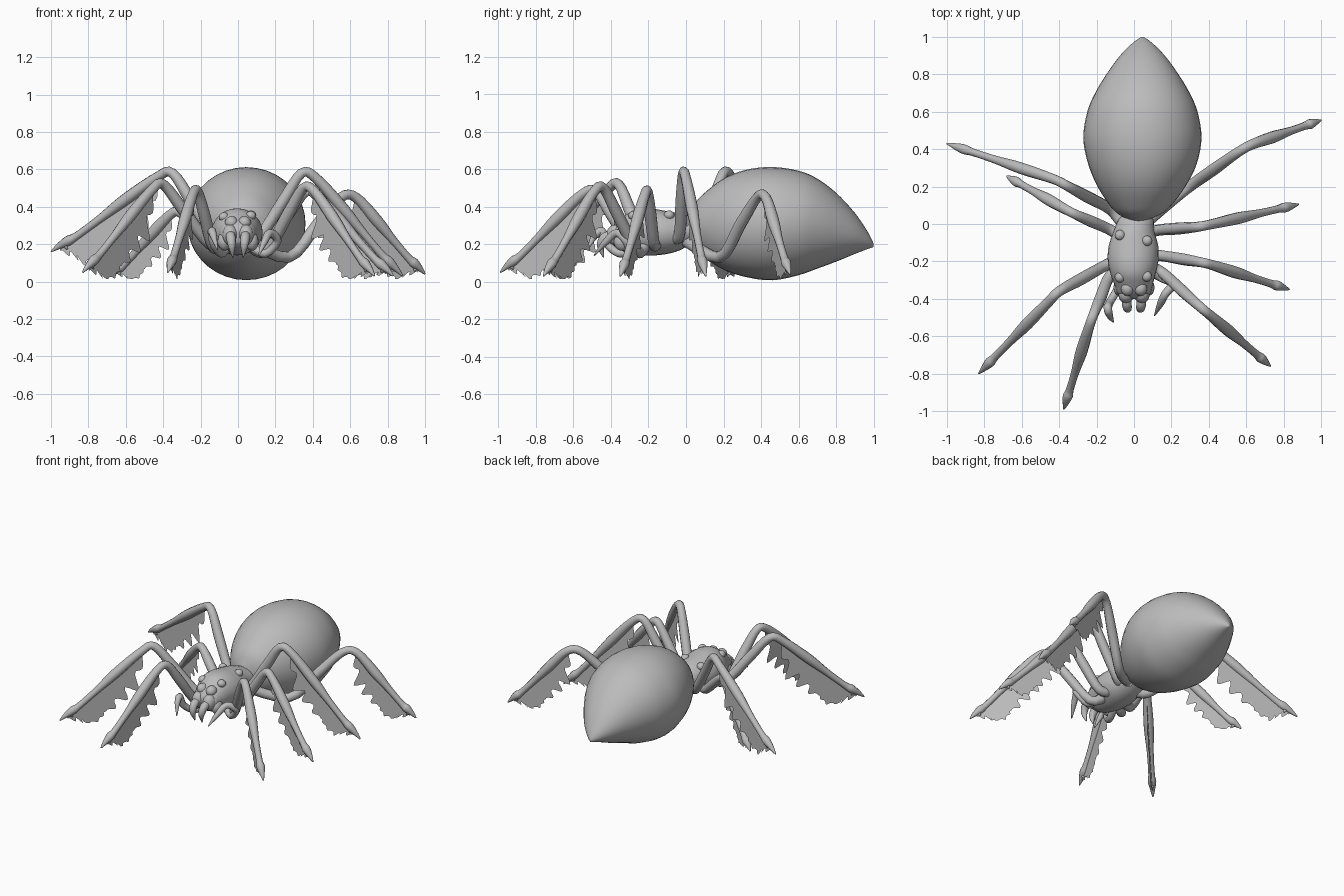
import bpy
import bmesh
import math
from mathutils import Vector

cube = bpy.data.objects.get("Cube")
if cube:
    bpy.data.objects.remove(cube, do_unlink=True)

grey = bpy.data.materials.new("plain_grey")
grey.use_nodes = True
GREY = (0.5, 0.5, 0.5, 1)
grey.diffuse_color = GREY
grey.node_tree.nodes["Principled BSDF"].inputs["Base Color"].default_value = GREY


def finish(name, bm, smooth=True, solid=True):
    if solid:
        bmesh.ops.recalc_face_normals(bm, faces=bm.faces)
    mesh = bpy.data.meshes.new(name)
    bm.to_mesh(mesh)
    bm.free()
    for poly in mesh.polygons:
        poly.use_smooth = smooth
    mesh.materials.append(grey)
    obj = bpy.data.objects.new(name, mesh)
    bpy.context.collection.objects.link(obj)
    return obj


def spline(points, steps):
    """Catmull-Rom interpolation of tuples of any length."""
    pts = [points[0]] + list(points) + [points[-1]]
    out = []
    for a, b, c, d in zip(pts, pts[1:], pts[2:], pts[3:]):
        for k in range(steps):
            t = k / steps
            out.append(tuple(
                q + 0.5 * t * (r - p + t * (2 * p - 5 * q + 4 * r - s + t * (3 * (q - r) + s - p)))
                for p, q, r, s in zip(a, b, c, d)))
    out.append(tuple(points[-1]))
    return out


def loft(name, rings, sides):
    """Skin rings given as (centre, half axis, half axis)."""
    bm = bmesh.new()
    loops = []
    for centre, u, v in rings:
        loops.append([bm.verts.new(centre + u * math.cos(a) + v * math.sin(a))
                      for a in (2 * math.pi * i / sides for i in range(sides))])
    for low, high in zip(loops, loops[1:]):
        for i in range(sides):
            j = (i + 1) % sides
            bm.faces.new((low[i], low[j], high[j], high[i]))
    bm.faces.new(loops[0])
    bm.faces.new(loops[-1])
    return finish(name, bm)


def body(name, sections, sides, steps=4):
    """Sections along y: (y, x centre, half width, bottom, top)."""
    rings = [(Vector((x, y, (lo + hi) / 2)), Vector((w, 0, 0)), Vector((0, 0, (hi - lo) / 2)))
             for y, x, w, lo, hi in spline(sections, steps)]
    return loft(name, rings, sides)


def tube(name, points, sides=10, steps=4):
    """Round limb through (x, y, z, radius) points."""
    path = spline(points, steps)
    pos = [Vector(p[:3]) for p in path]
    u, rings = Vector((0.31, 0.9, 0.2)), []
    for i, p in enumerate(path):
        t = (pos[min(i + 1, len(pos) - 1)] - pos[max(i - 1, 0)]).normalized()
        u = (u - t * u.dot(t)).normalized()
        rings.append((pos[i], u * p[3], t.cross(u) * p[3]))
    return loft(name, rings, sides)


def fringe(name, path, depth):
    """Thin ragged sheet hanging under the outer part of a leg."""
    pos = [Vector(p) for p in spline(path, 12)]
    bm = bmesh.new()
    rows = []
    for i, p in enumerate(pos):
        s = i / (len(pos) - 1)
        t = (pos[min(i + 1, len(pos) - 1)] - pos[max(i - 1, 0)]).normalized()
        down = Vector((0, 0, -1))
        down = (down - t * down.dot(t)).normalized()
        envelope = min(1, 5 * s + 0.1) * min(1, 2.2 * (1 - s) + 0.15)
        ragged = 0.72 + 0.28 * abs(math.sin(s * 26)) - 0.12 * math.sin(s * 61)
        edge = p + down * depth * envelope * ragged
        edge.z = max(edge.z, 0.015)
        rows.append([bm.verts.new(p.lerp(edge, k / 2)) for k in range(3)])
    for a, b in zip(rows, rows[1:]):
        for k in range(2):
            bm.faces.new((a[k], b[k], b[k + 1], a[k + 1]))
    finish(name, bm, smooth=False, solid=False)


def leg(name, root, hip, knee, bend, tip, depth):
    root, hip, knee, bend, tip = map(Vector, (root, hip, knee, bend, tip))
    at = lambda f, sag: bend.lerp(tip, f) - Vector((0, 0, sag))
    stations = [(root, 0.035), (hip, 0.03), (hip.lerp(knee, 0.55), 0.032), (knee, 0.027),
                (bend, 0.027), (at(0.3, 0), 0.032), (at(0.55, 0.008), 0.022),
                (at(0.76, 0.012), 0.021), (at(0.84, 0.006), 0.027), (at(0.93, 0), 0.016), (tip, 0.004)]
    tube(name, [(*p, r) for p, r in stations])
    fringe(name + "_fringe", [tuple(p) for p, r in stations[4:10]], depth)
    # small hooked claw under the foot
    foot = at(0.86, 0.01)
    back = (bend - tip).normalized() * 0.03
    tube(name + "_claw", [(*foot, 0.012), (*(foot + Vector((0, 0, -0.02))), 0.012),
                          (*(foot + back * 0.4 + Vector((0, 0, -0.04))), 0.003)], 6, 2)


def ball(name, centre, size):
    bm = bmesh.new()
    bmesh.ops.create_uvsphere(bm, u_segments=16, v_segments=10, radius=1)
    for v in bm.verts:
        v.co = Vector(c + s * q for c, s, q in zip(centre, size, v.co))
    finish(name, bm)


# Abdomen
body("abdomen", [
    (0.015, 0.02, 0.03, 0.27, 0.34), (0.05, 0.03, 0.11, 0.19, 0.42),
    (0.1, 0.035, 0.165, 0.13, 0.475), (0.2, 0.04, 0.235, 0.065, 0.55),
    (0.32, 0.045, 0.29, 0.025, 0.597), (0.46, 0.045, 0.316, 0.008, 0.612),
    (0.6, 0.045, 0.295, 0.035, 0.592), (0.7, 0.045, 0.253, 0.07, 0.55),
    (0.8, 0.045, 0.193, 0.107, 0.475), (0.9, 0.045, 0.12, 0.148, 0.368),
    (0.97, 0.045, 0.05, 0.175, 0.265), (1.0, 0.045, 0.006, 0.185, 0.205)], 36)

# Waist, thorax and head
body("thorax", [
    (0.06, 0.02, 0.07, 0.24, 0.33), (0.02, 0.01, 0.095, 0.2, 0.345),
    (-0.04, 0, 0.11, 0.165, 0.365), (-0.12, -0.003, 0.133, 0.145, 0.38),
    (-0.2, -0.005, 0.135, 0.14, 0.392), (-0.27, -0.005, 0.12, 0.145, 0.385),
    (-0.33, -0.002, 0.1, 0.16, 0.35), (-0.375, 0, 0.085, 0.185, 0.315),
    (-0.4, 0, 0.05, 0.21, 0.28)], 24)

# Eyes
for i, (x, y, z) in enumerate([(-0.075, -0.06, 0.345), (0.07, -0.09, 0.355),
                               (-0.075, -0.285, 0.345), (0.068, -0.28, 0.352)]):
    ball(f"eye_{i + 1}", (x, y, z), (0.028, 0.028, 0.025))

# Jaws, fangs and brow lumps
for side, tag in ((1, "left"), (-1, "right")):
    ball(f"{tag}_jaw", (0.042 * side, -0.375, 0.25), (0.042, 0.05, 0.055))
    ball(f"{tag}_cheek", (0.075 * side, -0.34, 0.215), (0.035, 0.045, 0.05))
    ball(f"{tag}_brow", (0.035 * side, -0.345, 0.315), (0.035, 0.04, 0.035))
    tube(f"{tag}_fang", [(0.04 * side, -0.39, 0.25, 0.025), (0.038 * side, -0.435, 0.235, 0.026),
                         (0.033 * side, -0.455, 0.19, 0.02), (0.028 * side, -0.44, 0.13, 0.003)])

# Feelers beside the mouth
tube("left_feeler", [(0.08, -0.25, 0.18, 0.025), (0.15, -0.29, 0.15, 0.022), (0.21, -0.32, 0.22, 0.023),
                     (0.17, -0.37, 0.26, 0.022), (0.14, -0.43, 0.21, 0.018), (0.11, -0.49, 0.14, 0.003)])
tube("right_feeler", [(-0.06, -0.27, 0.18, 0.025), (-0.09, -0.35, 0.15, 0.022), (-0.13, -0.42, 0.2, 0.022),
                      (-0.14, -0.45, 0.27, 0.023), (-0.13, -0.49, 0.24, 0.018), (-0.11, -0.525, 0.17, 0.003)])

# Eight legs: root, hip, knee, bend, tip, fringe depth
leg("left_front_leg", (0.06, -0.22, 0.2), (0.15, -0.26, 0.16), (0.35, -0.44, 0.5),
    (0.41, -0.49, 0.48), (0.73, -0.76, 0.03), 0.17)
leg("left_second_leg", (0.06, -0.16, 0.21), (0.15, -0.17, 0.2), (0.36, -0.205, 0.48),
    (0.42, -0.22, 0.46), (0.83, -0.35, 0.03), 0.14)
leg("left_third_leg", (0.05, -0.07, 0.23), (0.12, -0.035, 0.25), (0.34, -0.015, 0.58),
    (0.42, 0, 0.55), (0.88, 0.105, 0.03), 0.15)
leg("left_rear_leg", (0.05, 0, 0.22), (0.27, 0.18, 0.13), (0.55, 0.38, 0.45),
    (0.63, 0.425, 0.45), (1.0, 0.555, 0.04), 0.16)
leg("right_front_leg", (-0.05, -0.23, 0.2), (-0.13, -0.28, 0.18), (-0.215, -0.48, 0.48),
    (-0.24, -0.55, 0.47), (-0.375, -0.99, 0.05), 0.16)
leg("right_second_leg", (-0.06, -0.18, 0.21), (-0.15, -0.22, 0.2), (-0.4, -0.36, 0.52),
    (-0.46, -0.42, 0.49), (-0.83, -0.8, 0.05), 0.18)
leg("right_third_leg", (-0.05, -0.08, 0.22), (-0.13, -0.03, 0.21), (-0.31, 0.05, 0.37),
    (-0.36, 0.075, 0.36), (-0.68, 0.255, 0.03), 0.12)
leg("right_rear_leg", (-0.05, -0.01, 0.24), (-0.13, 0.08, 0.25), (-0.35, 0.2, 0.58),
    (-0.43, 0.24, 0.56), (-1.0, 0.43, 0.16), 0.18)
